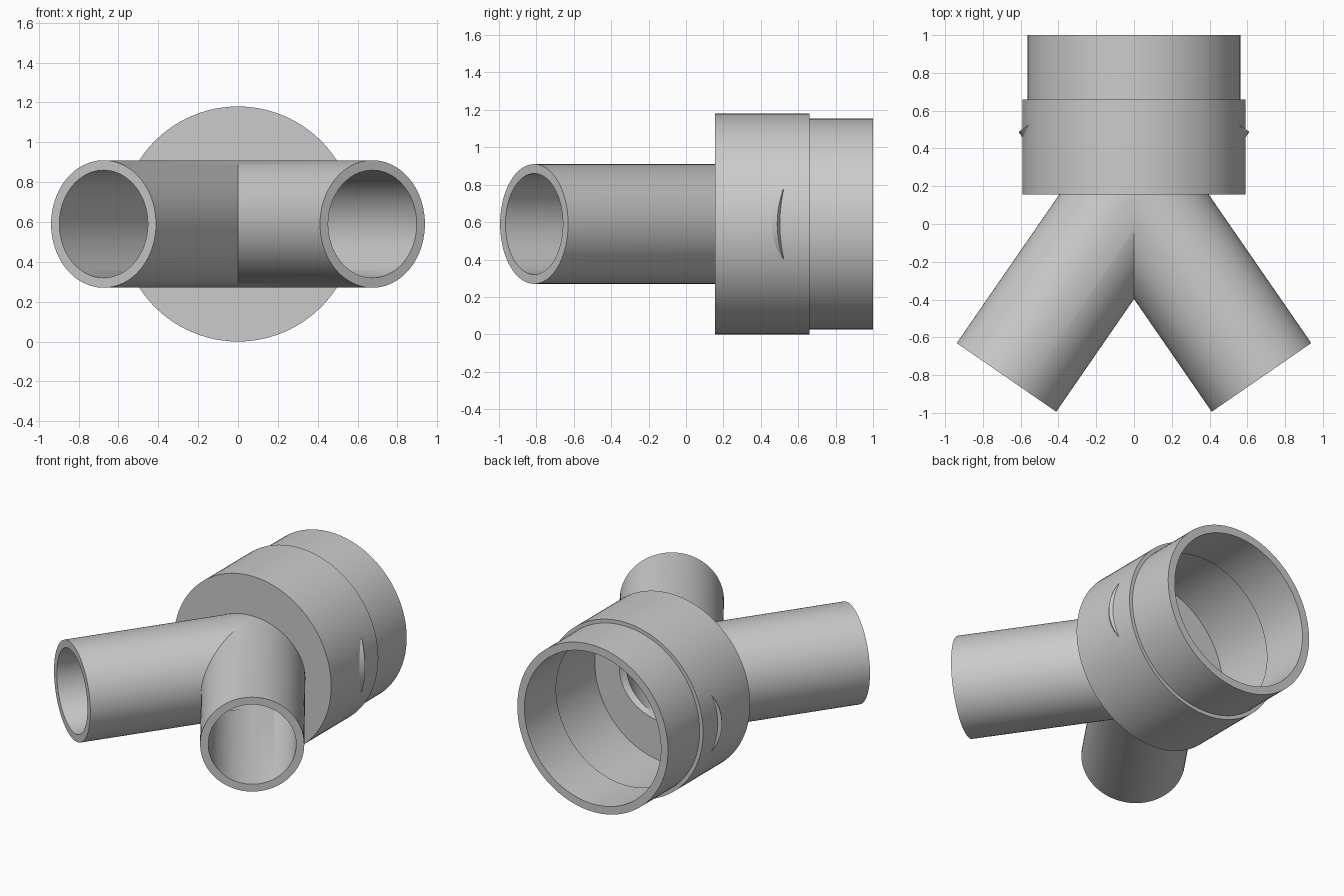
import bpy, bmesh, math
from mathutils import Vector

if "Cube" in bpy.data.objects:
    bpy.data.objects.remove(bpy.data.objects["Cube"])

SIDES = 96
AXIS_Z = 0.59


def turned(name, start, direction, profile):
    """Closed solid turned about an axis; profile = (distance, radius) pairs."""
    d = Vector(direction).normalized()
    u = Vector((0, 0, 1))
    v = d.cross(u)
    bm = bmesh.new()
    rings = []
    for t, r in profile:
        ring = []
        for i in range(SIDES):
            a = 2 * math.pi * i / SIDES
            ring.append(bm.verts.new(Vector(start) + d * t + (u * math.cos(a) + v * math.sin(a)) * r))
        rings.append(ring)
    for a, b in zip(rings, rings[1:]):
        for i in range(SIDES):
            j = (i + 1) % SIDES
            bm.faces.new((a[i], a[j], b[j], b[i]))
    bm.faces.new(rings[0])
    bm.faces.new(rings[-1])
    bmesh.ops.recalc_face_normals(bm, faces=bm.faces)
    mesh = bpy.data.meshes.new(name)
    bm.to_mesh(mesh)
    bm.free()
    ob = bpy.data.objects.new(name, mesh)
    bpy.context.collection.objects.link(ob)
    return ob


def combine(target, other, operation):
    bpy.context.view_layer.objects.active = target
    mod = target.modifiers.new(operation.lower(), 'BOOLEAN')
    mod.operation = operation
    mod.solver = 'EXACT'
    mod.object = other
    bpy.ops.object.modifier_apply(modifier=mod.name)
    bpy.data.objects.remove(other)


# Wide collar stepping down to the sleeve
body = turned("y_pipe_fitting", (0, 0, AXIS_Z), (0, 1, 0),
              [(0.155, 0.59), (0.66, 0.59), (0.66, 0.565), (1.0, 0.565)])

# Branch pipes cross inside the collar, far corners poking through its sides
branches = [((s * 0.675, -0.812, AXIS_Z), (-s * 0.568, 0.823, 0)) for s in (-1, 1)]
for start, direction in branches:
    combine(body, turned("branch_pipe", start, direction, [(0, 0.32), (1.8, 0.32)]), 'UNION')

# Socket cavity in the sleeve and collar
combine(body, turned("socket_cutter", (0, 0, AXIS_Z), (0, 1, 0),
                     [(0.205, 0.54), (0.66, 0.54), (0.66, 0.512), (1.1, 0.512)]), 'DIFFERENCE')

# Pipe bores opening into the socket
for start, direction in branches:
    combine(body, turned("bore_cutter", start, direction, [(-0.1, 0.27), (1.6, 0.27)]), 'DIFFERENCE')

# Smooth round walls with crisp rims
bpy.ops.object.select_all(action='DESELECT')
body.select_set(True)
bpy.context.view_layer.objects.active = body
bpy.ops.object.shade_smooth_by_angle(angle=math.radians(30))
